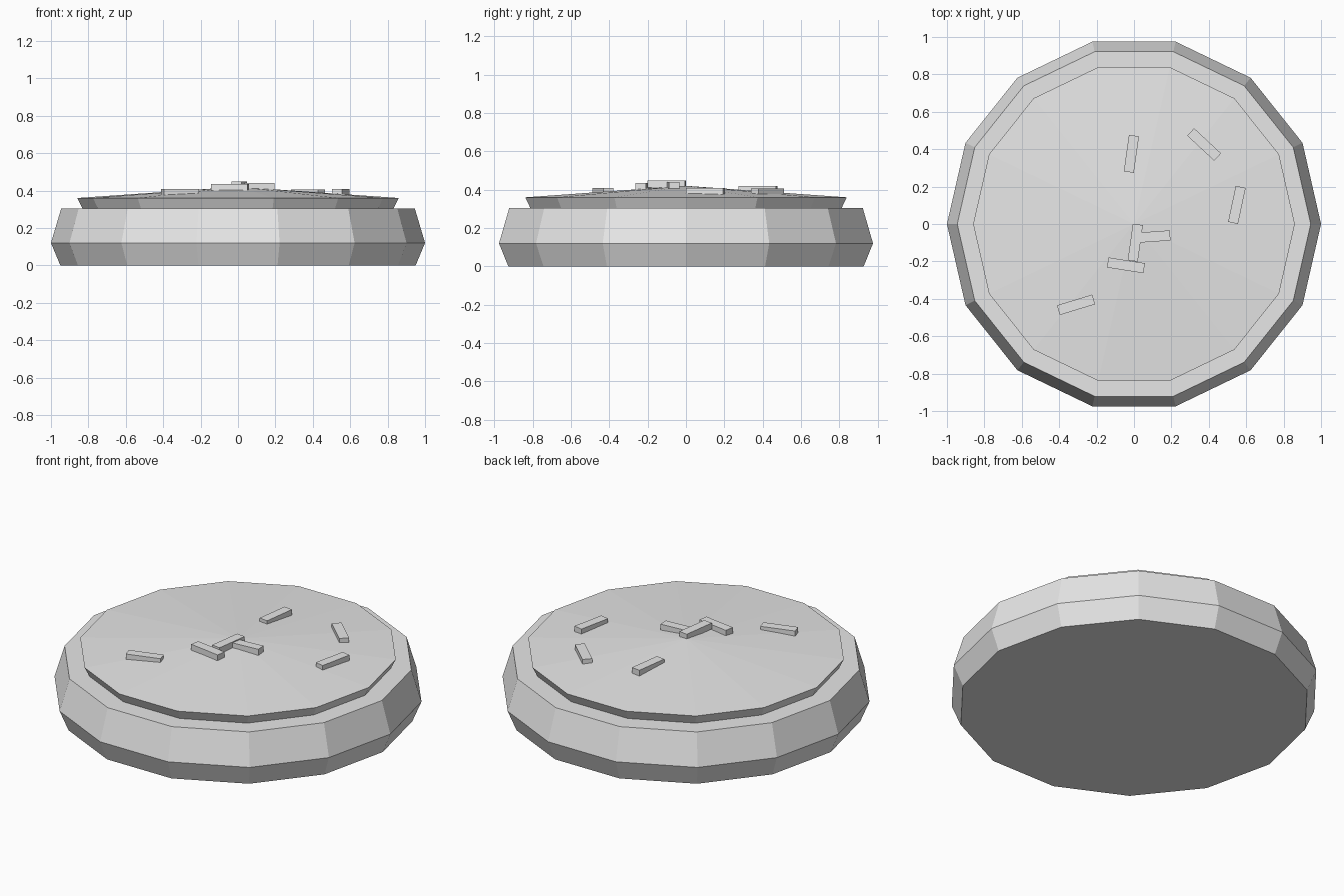
import bpy
import bmesh
import math
from mathutils import Matrix

SIDES = 14

cube = bpy.data.objects.get("Cube")
if cube:
    bpy.data.objects.remove(cube)

grey = bpy.data.materials.new("light_grey")
grey.use_nodes = True
colour = (0.8, 0.8, 0.8, 1)
grey.diffuse_color = colour
grey.node_tree.nodes["Principled BSDF"].inputs["Base Color"].default_value = colour


def finish(name, bm):
    bmesh.ops.recalc_face_normals(bm, faces=bm.faces)
    mesh = bpy.data.meshes.new(name)
    bm.to_mesh(mesh)
    bm.free()
    mesh.materials.append(grey)
    obj = bpy.data.objects.new(name, mesh)
    bpy.context.collection.objects.link(obj)
    return obj


def lathe(name, profile, apex=None):
    """Stack polygon rings from (radius, height) pairs; optional pointed top."""
    bm = bmesh.new()
    rings = []
    for radius, z in profile:
        rings.append([bm.verts.new((radius * math.cos(math.tau * i / SIDES),
                                    radius * math.sin(math.tau * i / SIDES), z))
                      for i in range(SIDES)])
    for low, high in zip(rings, rings[1:]):
        for i in range(SIDES):
            j = (i + 1) % SIDES
            bm.faces.new((low[i], low[j], high[j], high[i]))
    bm.faces.new(rings[0])
    top = rings[-1]
    if apex is None:
        bm.faces.new(top)
    else:
        tip = bm.verts.new((0, 0, apex))
        for i in range(SIDES):
            bm.faces.new((top[i], top[(i + 1) % SIDES], tip))
    return finish(name, bm)


# Round body and the shallow domed icing on it
lathe("body", [(0.95, 0), (1, 0.12), (0.945, 0.305)])
lathe("icing", [(0.83, 0.3), (0.86, 0.36)], apex=0.42)

# Sprinkles: x, y, top height, turn in degrees
sprinkles = [
    (-0.014, 0.375, 0.42, 82),
    (0.375, 0.425, 0.405, -43),
    (0.55, 0.102, 0.408, 78),
    (0.007, -0.1, 0.447, 82),
    (0.095, -0.068, 0.441, 4),
    (-0.043, -0.221, 0.436, -9),
    (-0.31, -0.432, 0.408, 17),
]
for number, (x, y, top, turn) in enumerate(sprinkles, 1):
    bm = bmesh.new()
    bmesh.ops.create_cube(bm, size=1, matrix=Matrix.Diagonal((0.197, 0.054, 0.036, 1)))
    sprinkle = finish(f"sprinkle_{number}", bm)
    sprinkle.location = (x, y, top - 0.018)
    sprinkle.rotation_euler.z = math.radians(turn)
